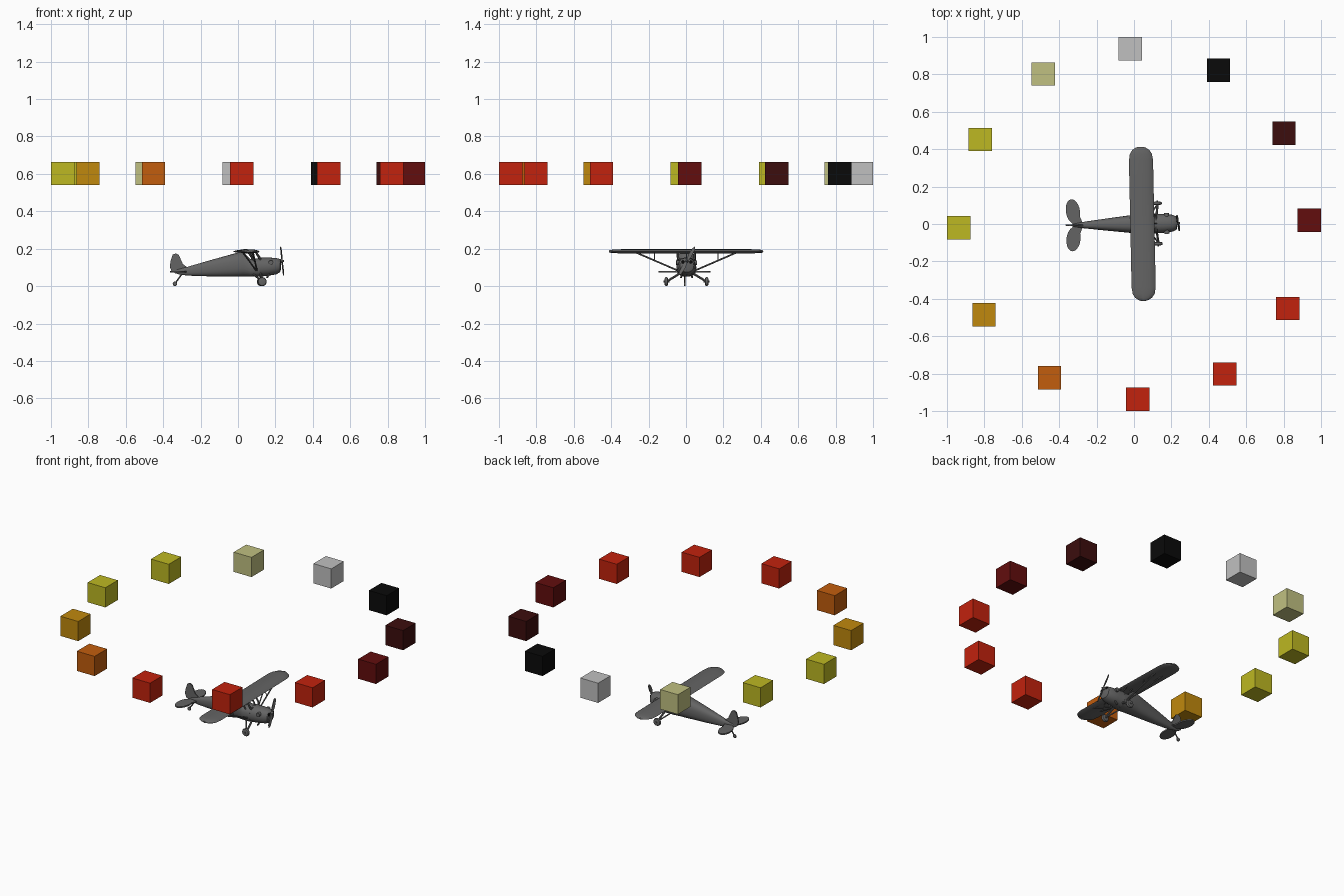
import bpy
import bmesh
from math import cos, sin, pi, radians, sqrt
from mathutils import Vector, Matrix

old = bpy.data.objects.get("Cube")
if old:
    bpy.data.objects.remove(old, do_unlink=True)


def material(name, r, g, b):
    m = bpy.data.materials.new(name)
    m.use_nodes = True
    m.diffuse_color = (r, g, b, 1)
    m.node_tree.nodes["Principled BSDF"].inputs["Base Color"].default_value = (r, g, b, 1)
    return m


GREY = material("aircraft grey", 0.127, 0.127, 0.127)
SILVER = material("silver", 0.527, 0.527, 0.527)
BLACK = material("black", 0.003, 0.003, 0.003)
DARK = material("dark maroon", 0.045, 0.004, 0.004)
MAROON = material("maroon", 0.122, 0.004, 0.004)
RED = material("red", 0.54, 0.016, 0.004)
ORANGE = material("orange", 0.54, 0.11, 0.004)
AMBER = material("amber", 0.53, 0.25, 0.004)
YELLOW = material("yellow", 0.51, 0.48, 0.016)
PALE = material("pale yellow", 0.53, 0.53, 0.22)

TURN = Matrix.Rotation(radians(1.2), 4, 'Z')


def finish(bm, name, mat, smooth=True, turn=TURN):
    bmesh.ops.recalc_face_normals(bm, faces=bm.faces)
    mesh = bpy.data.meshes.new(name)
    bm.to_mesh(mesh)
    bm.free()
    mesh.materials.append(mat)
    ob = bpy.data.objects.new(name, mesh)
    bpy.context.collection.objects.link(ob)
    ob.matrix_world = turn
    if smooth:
        bpy.ops.object.select_all(action='DESELECT')
        ob.select_set(True)
        bpy.context.view_layer.objects.active = ob
        bpy.ops.object.shade_smooth_by_angle(angle=radians(40))
    return ob


def loft(name, rings, mat=GREY):
    bm = bmesh.new()
    loops = [[bm.verts.new(p) for p in ring] for ring in rings]
    n = len(loops[0])
    for a, b in zip(loops, loops[1:]):
        for i in range(n):
            j = (i + 1) % n
            bm.faces.new((a[i], a[j], b[j], b[i]))
    bm.faces.new(loops[0])
    bm.faces.new(loops[-1])
    return finish(bm, name, mat)


def section(x, half, low, high, n=24, e=0.8):
    # Rounded-box cross-section across the fuselage
    ring = []
    for i in range(n):
        c, s = cos(2 * pi * i / n), sin(2 * pi * i / n)
        y = half * abs(c) ** e * (1 if c > 0 else -1)
        z = (high - low) / 2 * abs(s) ** e * (1 if s > 0 else -1)
        ring.append((x, y, (high + low) / 2 + z))
    return ring


def rod(name, a, b, r, r2=None, n=8, mat=GREY):
    a, b = Vector(a), Vector(b)
    bm = bmesh.new()
    m = Matrix.Translation((a + b) / 2) @ (b - a).to_track_quat('Z', 'Y').to_matrix().to_4x4()
    bmesh.ops.create_cone(bm, cap_ends=True, segments=n, radius1=r,
                          radius2=r if r2 is None else r2, depth=(b - a).length, matrix=m)
    return finish(bm, name, mat)


def wheel(name, x, y, z, r, width):
    # Tyre with rounded shoulders
    rings = []
    for off, k in ((-1, .6), (-.8, .88), (-.3, 1), (.3, 1), (.8, .88), (1, .6)):
        rings.append([(x + r * k * cos(2 * pi * i / 20), y + off * width / 2,
                       z + r * k * sin(2 * pi * i / 20)) for i in range(20)])
    loft(name, rings)


def plate(name, pts, offset):
    # Flat outline given thickness symmetrically
    off = Vector(offset)
    loft(name, [[Vector(p) - off for p in pts], [Vector(p) + off for p in pts]])


# Fuselage: tail to open cabin to engine cowl
loft("fuselage", [section(*s) for s in (
    (-.33, .006, .065, .088), (-.27, .017, .056, .103), (-.15, .032, .052, .138),
    (-.02, .047, .05, .174), (.025, .052, .05, .186), (.065, .053, .05, .146),
    (.115, .053, .05, .148))])
loft("engine_cowl", [section(*s, e=.9) for s in (
    (.11, .053, .05, .152), (.16, .05, .055, .153), (.205, .045, .063, .15),
    (.225, .037, .075, .145), (.23, .026, .09, .14))])

# Wing with rounded tips
AIRFOIL = ((0, 0), (.12, .3), (.45, .6), (.75, .55), (.93, .3), (1, 0), (.93, -.25), (.5, -.4), (.1, -.15))
ribs = []
for y in (-.412, -.408, -.395, -.375, -.34, -.2, 0, .2, .34, .375, .395, .408, .412):
    t = max(0, (abs(y) - .335) / .078)
    k = max(.12, sqrt(max(0, 1 - t ** 2.6)))
    back, front = .042 - .062 * k, .042 + .067 * k
    ribs.append([(back + (front - back) * u, y, .184 + .022 * v * (.35 + .65 * k))
                 for u, v in AIRFOIL])
loft("wing", ribs)

# Tail surfaces
plate("tail_fin", [(-.27, 0, .1), (-.295, 0, .118), (-.307, 0, .145), (-.318, 0, .168),
                   (-.333, 0, .175), (-.349, 0, .168), (-.36, 0, .135), (-.365, 0, .105),
                   (-.355, 0, .08), (-.335, 0, .068), (-.3, 0, .075)], (0, .004, 0))
for side, word in ((-1, "front"), (1, "back")):
    outline = []
    for i in range(20):
        a = 2 * pi * i / 20
        outline.append((-.325 + .038 * cos(a) + .012 * sin(a) * -.5, side * (.074 + .065 * sin(a)), .077))
    plate(word + "_tailplane", outline, (0, 0, .004))
    plate(word + "_tailplane_root", [(-.27, 0, .077), (-.29, side * .05, .077),
                                     (-.345, side * .04, .077), (-.325, 0, .077)], (0, 0, .0035))

    # Wing struts and cabin pillars
    rod(word + "_fore_strut", (.1, side * .05, .085), (.075, side * .27, .18), .0045)
    rod(word + "_aft_strut", (.095, side * .05, .085), (.02, side * .27, .18), .004)
    rod(word + "_jury_strut", (.085, side * .17, .137), (.07, side * .17, .18), .0025)
    rod(word + "_windshield_pillar", (.118, side * .043, .143), (.092, side * .045, .188), .005)
    rod(word + "_door_pillar", (.085, side * .047, .135), (.05, side * .047, .188), .004)

    # Main landing gear
    rod(word + "_fore_gear_leg", (.12, side * .035, .068), (.128, side * .1, .028), .006)
    rod(word + "_aft_gear_leg", (.08, side * .035, .065), (.125, side * .1, .028), .004)
    rod(word + "_axle", (.127, side * .09, .025), (.127, side * .122, .025), .005)
    wheel(word + "_main_wheel", .127, side * .108, .024, .024, .018)

    # Engine cylinders and cooling inlets
    rod(word + "_engine_cylinder", (.175, side * .03, .125), (.175, side * .056, .125), .013, n=12)
    rod(word + "_exhaust", (.17, side * .025, .07), (.155, side * .03, .045), .005)
    rod(word + "_cowl_inlet", (.222, side * .021, .128), (.2305, side * .021, .128), .009, n=14, mat=BLACK)
rod("windshield_post", (.122, 0, .148), (.094, 0, .188), .003)
rod("windshield_sill", (.118, -.043, .145), (.118, .043, .145), .006)

# Tail wheel
rod("tail_spring", (-.3, 0, .065), (-.335, 0, .016), .004)
wheel("tail_wheel", -.337, 0, .012, .012, .009)

# Propeller and spinner
HUB = Vector((.236, 0, .134))
rod("spinner", HUB - Vector((.012, 0, 0)), HUB + Vector((.01, 0, 0)), .012, .004, n=14)
for end, word in ((1, "upper"), (-1, "lower")):
    tip = Vector((-.007, .043, .077)) * end
    across = Vector((.003, .0085, -.0048))
    blade = [HUB + tip * f + across * w for f, w in
             ((0, -.5), (.4, -1), (.85, -.8), (1, 0), (.85, .8), (.4, 1), (0, .5))]
    plate(word + "_propeller_blade", blade, (.002, 0, 0))

# Ring of floating colour cubes
RING = (("silver", SILVER), ("black", BLACK), ("dark_maroon", DARK), ("maroon", MAROON),
        ("first_red", RED), ("second_red", RED), ("third_red", RED), ("orange", ORANGE),
        ("amber", AMBER), ("first_yellow", YELLOW), ("second_yellow", YELLOW), ("pale", PALE))
for i, (word, mat) in enumerate(RING):
    a = radians(91.2 - 30 * i)
    bm = bmesh.new()
    bmesh.ops.create_cube(bm, size=.125, matrix=Matrix.Translation((.9375 * cos(a), .9375 * sin(a), .602)))
    finish(bm, word + "_cube", mat, smooth=False, turn=Matrix.Identity(4))
